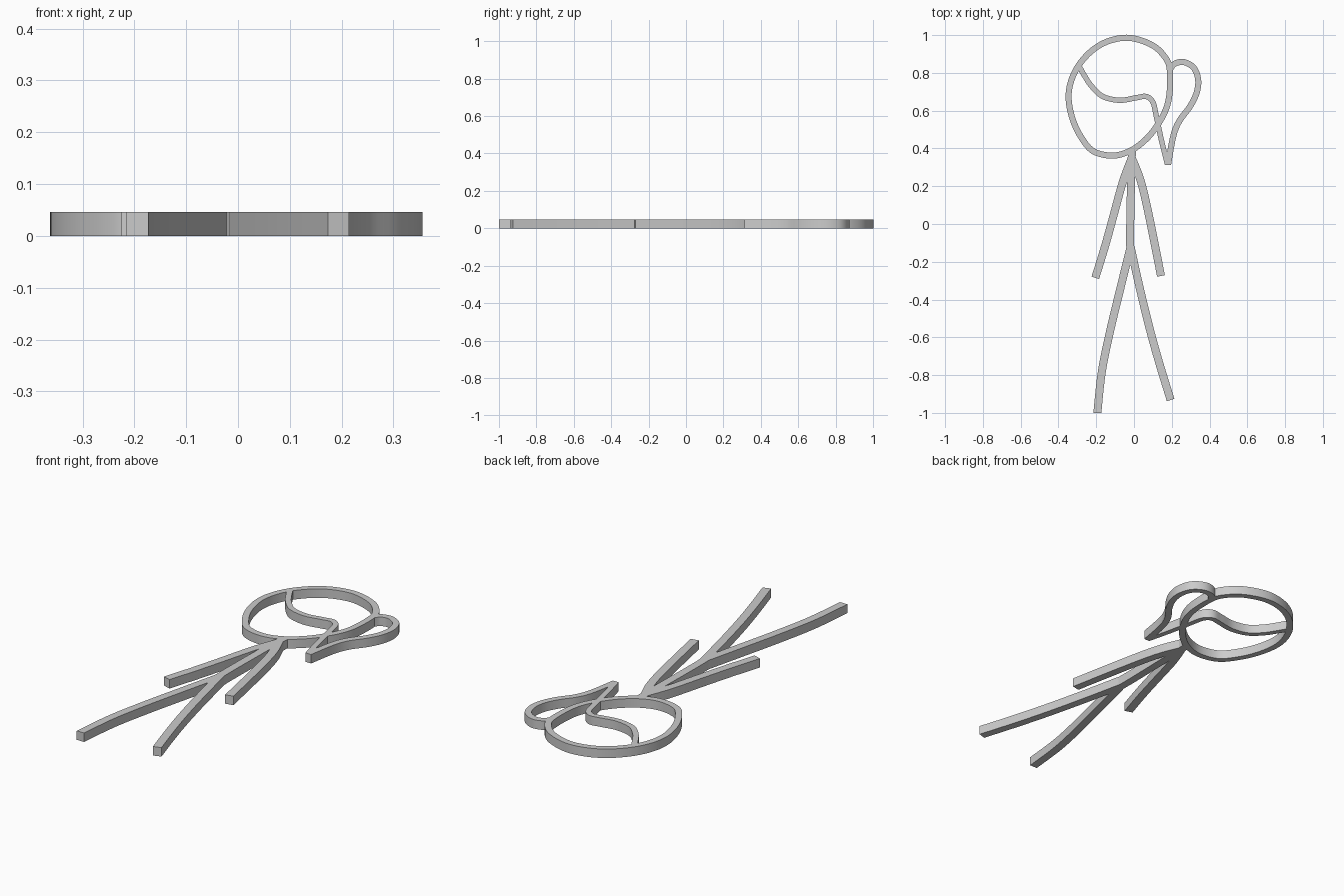
import bpy
import bmesh
from mathutils import Vector

HEIGHT = 0.046
STEPS = 6

cube = bpy.data.objects.get("Cube")
if cube:
    bpy.data.objects.remove(cube, do_unlink=True)

grey = bpy.data.materials.new("plain grey")
grey.use_nodes = True
grey.diffuse_color = (0.6, 0.6, 0.6, 1)
grey.node_tree.nodes["Principled BSDF"].inputs["Base Color"].default_value = (0.6, 0.6, 0.6, 1)


def spline(points, closed):
    """Smooth path through all the points."""
    p = [Vector(q) for q in points]
    n = len(p)
    get = (lambda i: p[i % n]) if closed else (lambda i: p[max(0, min(n - 1, i))])
    path = []
    for i in range(n if closed else n - 1):
        a, b, c, d = (get(i + k) for k in (-1, 0, 1, 2))
        for s in range(STEPS):
            t = s / STEPS
            path.append(0.5 * (2 * b + (c - a) * t + (2 * a - 5 * b + 4 * c - d) * t * t
                               + (3 * b - a - 3 * c + d) * t ** 3))
    return path if closed else path + [p[-1]]


def stroke(name, points, width, closed=False, level_end=False):
    """Flat bar of constant width that follows a path, standing on the floor."""
    path = spline(points, closed)
    n = len(path)
    bm = bmesh.new()
    rings = []
    for i, p in enumerate(path):
        if closed:
            d = path[(i + 1) % n] - path[i - 1]
        else:
            d = path[min(i + 1, n - 1)] - path[max(i - 1, 0)]
        side = Vector((-d.y, d.x)).normalized() * width / 2
        if level_end and i == n - 1:
            side = Vector((width / 2 if side.x > 0 else -width / 2, 0))
        l, r = p + side, p - side
        rings.append([bm.verts.new((q.x, q.y, z))
                      for q, z in ((l, 0), (r, 0), (r, HEIGHT), (l, HEIGHT))])
    for i in range(n if closed else n - 1):
        a, b = rings[i], rings[(i + 1) % n]
        for k in range(4):
            m = (k + 1) % 4
            bm.faces.new((a[k], a[m], b[m], b[k]))
    if not closed:
        bm.faces.new(rings[0])
        bm.faces.new(rings[-1])
    bmesh.ops.recalc_face_normals(bm, faces=bm.faces)
    mesh = bpy.data.meshes.new(name)
    bm.to_mesh(mesh)
    bm.free()
    mesh.materials.append(grey)
    obj = bpy.data.objects.new(name, mesh)
    bpy.context.collection.objects.link(obj)
    return obj


parts = [
    # Head ring
    stroke("head_outline", [
        (-.02, .985), (.1, .945), (.17, .875), (.19, .81), (.188, .69), (.168, .605),
        (.125, .525), (.065, .45), (-.015, .39), (-.11, .362), (-.215, .385),
        (-.28, .46), (-.325, .555), (-.346, .66), (-.335, .75), (-.293, .84),
        (-.22, .92), (-.13, .97)], .032, closed=True),
    # Hair
    stroke("fringe", [
        (-.293, .84), (-.262, .785), (-.225, .73), (-.165, .675), (-.075, .655),
        (.01, .668), (.065, .675), (.1, .645), (.117, .575), (.146, .44), (.178, .312)],
        .028, level_end=True),
    stroke("ponytail", [
        (.188, .815), (.215, .848), (.265, .857), (.318, .825), (.34, .76), (.33, .69),
        (.295, .62), (.24, .545), (.208, .465), (.18, .312)], .032, level_end=True),
    # Body and limbs
    stroke("torso", [(-.01, .39), (-.014, .3), (-.02, 0), (-.02, -.12), (-.016, -.22)], .042),
    stroke("right_arm", [
        (-.012, .35), (-.06, .22), (-.115, .02), (-.157, -.13), (-.205, -.285)], .042),
    stroke("left_arm", [(-.012, .35), (.035, .23), (.078, .05), (.143, -.275)], .042),
    stroke("right_leg", [
        (-.018, -.12), (-.067, -.32), (-.125, -.56), (-.17, -.78), (-.194, -1)],
        .042, level_end=True),
    stroke("left_leg", [
        (-.018, -.12), (.026, -.32), (.082, -.55), (.135, -.74), (.194, -.932)], .042),
]

for obj in bpy.context.selected_objects:
    obj.select_set(False)
for obj in parts:
    obj.select_set(True)
bpy.context.view_layer.objects.active = parts[0]
bpy.ops.object.shade_smooth_by_angle()
